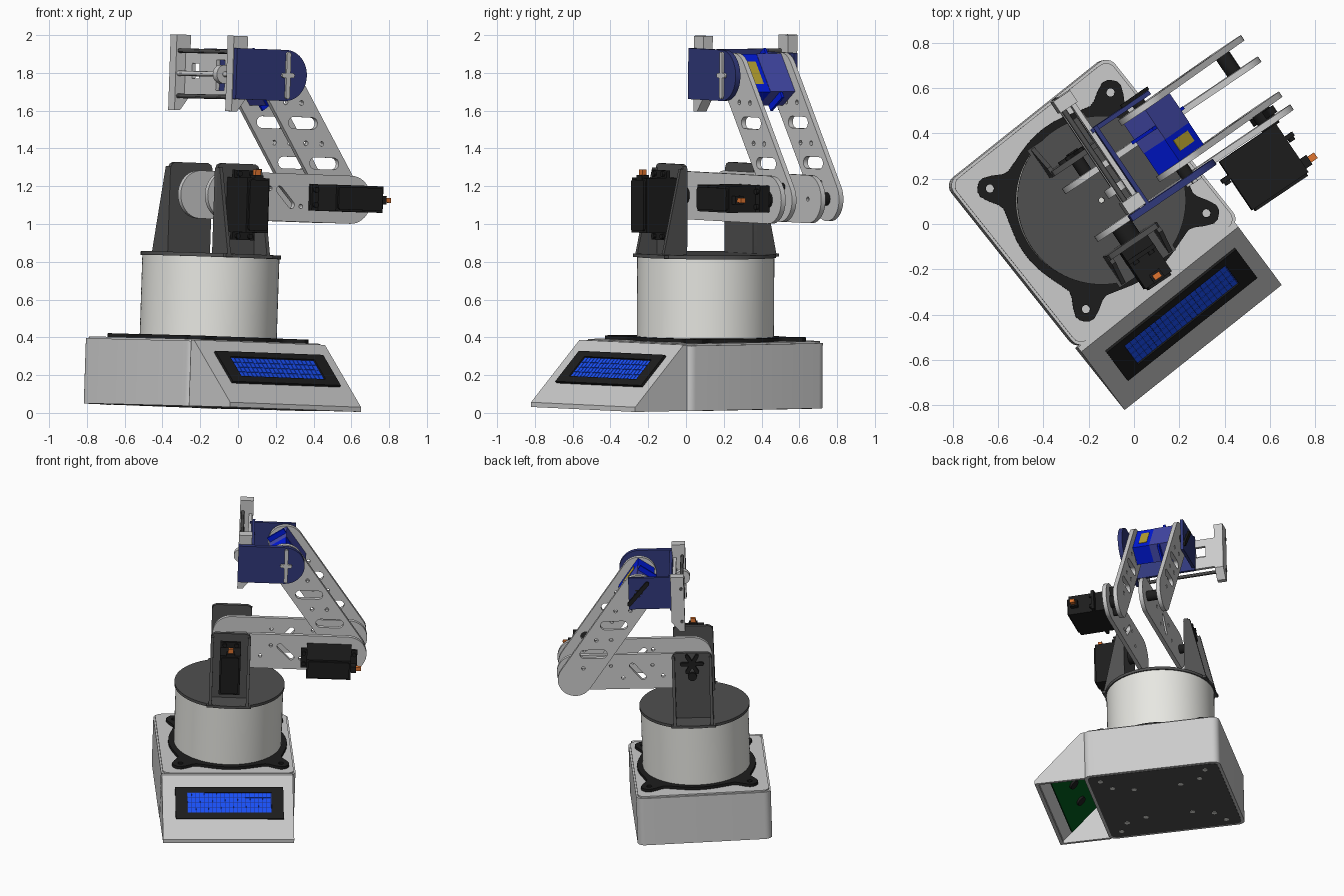
import bpy, bmesh
from math import sin, cos, pi, radians, exp, atan2
from mathutils import Matrix, Vector

if "Cube" in bpy.data.objects:
    bpy.data.objects.remove(bpy.data.objects["Cube"])

T, R = Matrix.Translation, Matrix.Rotation
TILT = T((-.17, .10, .03)) @ R(radians(1.9), 4, 'Y') @ R(radians(-.35), 4, 'X')
BASE = TILT @ R(radians(38.5), 4, 'Z')      # base and display frame
ARM = TILT @ R(radians(34), 4, 'Z')         # turned turret and arm frame
SLOPE = BASE @ T((-.03, -.6375, .1875)) @ R(radians(45), 4, 'X')
AXES = {'xy': Matrix.Identity(4),
        'xz': Matrix(((1, 0, 0), (0, 0, -1), (0, 1, 0))).to_4x4(),
        'yz': Matrix(((0, 0, 1), (1, 0, 0), (0, 1, 0))).to_4x4()}


def material(name, r, g, b):
    m = bpy.data.materials.new(name)
    m.diffuse_color = (r, g, b, 1)
    m.use_nodes = True
    m.node_tree.nodes["Principled BSDF"].inputs["Base Color"].default_value = m.diffuse_color
    return m


DARK = material("dark_grey", .08, .08, .08)
BLACK = material("black", .012, .012, .012)
WHITE = material("off_white", .80, .80, .76)
NAVY = material("navy", .03, .04, .20)
BLUE = material("bright_blue", .0, .01, .75)
VIOLET = material("soft_blue", .06, .07, .42)
SCREEN = material("screen_blue", .01, .03, .25)
PIXEL = material("pixel_blue", .01, .08, .95)
ORANGE = material("orange", .75, .18, .03)
YELLOW = material("yellow", .5, .38, .03)
GREEN = material("board_green", .0, .09, .01)


def plate(name, loops, a, b, plane='xy', frame=ARM, mat=None):
    """Extrude closed outlines (inner ones become holes) from a to b across a plane."""
    cu = bpy.data.curves.new(name, 'CURVE')
    cu.dimensions, cu.fill_mode, cu.extrude = '2D', 'BOTH', abs(b - a) / 2
    for pts in loops:
        sp = cu.splines.new('POLY')
        sp.points.add(len(pts) - 1)
        for p, (x, y) in zip(sp.points, pts):
            p.co = (x, y, 0, 1)
        sp.use_cyclic_u = True
    tmp = bpy.data.objects.new("tmp", cu)
    bpy.context.collection.objects.link(tmp)
    dg = bpy.context.evaluated_depsgraph_get()
    me = bpy.data.meshes.new_from_object(tmp.evaluated_get(dg))
    bpy.data.objects.remove(tmp)
    bm = bmesh.new()
    bm.from_mesh(me)
    bmesh.ops.remove_doubles(bm, verts=bm.verts, dist=1e-5)
    bmesh.ops.recalc_face_normals(bm, faces=bm.faces)
    bm.to_mesh(me)
    bm.free()
    me.materials.clear()
    if mat:
        me.materials.append(mat)
    ob = bpy.data.objects.new(name, me)
    bpy.context.collection.objects.link(ob)
    c = (a + b) / 2
    off = {'xy': (0, 0, c), 'xz': (0, c, 0), 'yz': (c, 0, 0)}[plane]
    ob.matrix_world = frame @ T(off) @ AXES[plane]
    return ob


def rect(x0, x1, y0, y1):
    return [(x0, y0), (x1, y0), (x1, y1), (x0, y1)]


def circle(x, y, r, n=32):
    return [(x + r * cos(2 * pi * i / n), y + r * sin(2 * pi * i / n)) for i in range(n)]


def rounded(x0, x1, y0, y1, r, n=6):
    cs = [(x1 - r, y1 - r), (x0 + r, y1 - r), (x0 + r, y0 + r), (x1 - r, y0 + r)]
    return [(cx + r * cos(pi / 2 * (k + i / n)), cy + r * sin(pi / 2 * (k + i / n)))
            for k, (cx, cy) in enumerate(cs) for i in range(n + 1)]


def capsule(p, q, r, n=20):
    t = atan2(q[1] - p[1], q[0] - p[0])
    return [(c[0] + r * cos(t + s + pi * i / n), c[1] + r * sin(t + s + pi * i / n))
            for c, s in ((q, -pi / 2), (p, pi / 2)) for i in range(n + 1)]


def slot(x, y, length, r, deg):
    d = Vector((cos(radians(deg)), sin(radians(deg)))) * (length / 2 - r)
    return capsule((x - d.x, y - d.y), (x + d.x, y + d.y), r, 8)


# base box
plate("base_box", [rounded(-.475, .435, -.46, .475, .05)], 0, .345, frame=BASE)
plate("base_lid", [rounded(-.463, .423, -.45, .463, .045)], .345, .355, frame=BASE)
plate("base_floor", [rounded(-.455, .415, -.44, .455, .04)], -.002, .01, frame=BASE, mat=DARK)
plate("base_floor_screws", [circle(sx * x - .02, sy * y, .018, 12) for sx in (-1, 1) for sy in (-1, 1)
      for x, y in ((.36, .36), (.25, .3), (.2, .16))], -.004, 0, frame=BASE, mat=WHITE)

# sloped display housing, hollow underneath
plate("display_panel", [[(-.45, .35), (-.475, .35), (-.80, .025), (-.80, 0), (-.775, 0),
      (-.775, .02), (-.45, .33)]], -.473, .413, 'yz', BASE)
for x in (-.473, .393):
    plate("display_side", [[(-.45, 0), (-.79, 0), (-.79, .025), (-.47, .345), (-.45, .345)]],
          x, x + .02, 'yz', BASE)
plate("display_bezel", [rect(-.355, .375, -.085, .14), rect(-.275, .295, -.042, .102)],
      0, .014, frame=SLOPE, mat=BLACK)
plate("display_screen", [rect(-.275, .295, -.042, .102)], 0, .005, frame=SLOPE, mat=SCREEN)
plate("display_cells", [rect(-.272 + .0282 * i, -.2475 + .0282 * i, -.039 + .0352 * j, -.0075 + .0352 * j)
      for i in range(20) for j in range(4)], .005, .008, frame=SLOPE, mat=PIXEL)
plate("display_board", [rect(-.36, .38, -.15, .15)], -.06, -.045, frame=SLOPE, mat=GREEN)
plate("display_board_parts", [circle(x, 0, .035, 16) for x in (-.12, .12)], -.075, -.06,
      frame=SLOPE, mat=BLACK)

# mounting ring with four ears
ring = []
for i in range(160):
    t = 2 * pi * i / 160
    d = (t % (pi / 2)) - pi / 4
    r = .40 + .135 * exp(-(d / .135) ** 4) * .75 + .034 * exp(-(d / .25) ** 2)
    ring.append((r * cos(t), r * sin(t)))
ears = [(sx * .34, sy * .34) for sx in (-1, 1) for sy in (-1, 1)]
plate("mounting_ring", [ring, circle(0, 0, .355, 64)] + [circle(x, y, .018, 16) for x, y in ears],
      .355, .375, frame=BASE, mat=BLACK)

# turret drum and deck
plate("turret_drum", [circle(0, 0, .363, 96)], .35, .795, mat=WHITE)
plate("turret_deck", [circle(0, 0, .372, 96), circle(0, 0, .012, 12)], .795, .815, mat=DARK)
plate("turret_deck_tab", [rect(-.15, .15, -.365, .365), circle(0, 0, .03, 12)], .797, .814, mat=DARK)

# shoulder brackets with side gussets
P1, P2, P3 = Vector((0, 1.125)), Vector((.79, 1.125)), Vector((.345, 1.77))
side = [(-.135, .81), (.135, .81), (.135, 1.26), (.125, 1.283), (.105, 1.293),
        (-.105, 1.293), (-.125, 1.283), (-.135, 1.26)]
for s in (-1, 1):
    plate("shoulder_upright", [side], s * .21, s * .235, 'xz', mat=DARK)
    for x in (-.135, .115):
        plate("shoulder_gusset", [[(s * .22, .81), (s * .36, .81), (s * .255, 1.27), (s * .22, 1.27)]],
              x, x + .02, 'yz', mat=DARK)


def servo(name, x, z, hx, hz, ex, ez, y0, y1, ear_y):
    plate(name + "_body", [rect(x - hx, x + hx, z - hz, z + hz)], y0 + .012, y1, 'xz', mat=BLACK)
    plate(name + "_cap", [rounded(x - hx + .01, x + hx - .01, z - hz + .01, z + hz - .01, .015)],
          y0, y0 + .014, 'xz', mat=BLACK)
    plate(name + "_ears", [rect(x - hx - ex, x + hx + ex, z - hz - ez, z + hz + ez)],
          ear_y, ear_y + .02, 'xz', mat=BLACK)
    ux, uz = (1, 0) if ex else (0, 1)
    pts = [(x + s * ux * (hx + .02) + t * uz * .04, z + s * uz * (hz + .02) + t * ux * .04)
           for s in (-1, 1) for t in (-1, 1)]
    plate(name + "_screws", [circle(a, b, .014, 12) for a, b in pts], ear_y - .015, ear_y, 'xz', mat=BLACK)


servo("shoulder_servo", 0, 1.075, .07, .145, 0, .04, -.44, -.215, -.30)
servo("elbow_servo", .665, 1.13, .15, .07, .04, 0, -.415, -.145, -.235)
plate("shoulder_wire", [rect(-.015, .02, -.42, -.395)], 1.20, 1.265, mat=ORANGE)
plate("elbow_wire", [rect(-.375, -.345, 1.115, 1.14)], .80, .885, 'yz', mat=ORANGE)
plate("shoulder_wire_plug", [rect(-.025, .03, -.43, -.385)], 1.20, 1.235, mat=BLACK)
plate("elbow_wire_plug", [rect(-.385, -.335, 1.105, 1.15)], .80, .85, 'yz', mat=BLACK)

# lower and upper links
d = P2 - P3
for y, deg in ((-.125, -45), (.13, 50)):
    holes = [slot(.37, 1.125, .15, .02, deg)]
    holes += [circle(a, b, .012, 12) for a, b in ((.27, 1.17), (.47, 1.08), (.79, 1.125), (.2, 1.09), (.55, 1.17))]
    plate("lower_link", [capsule(P1, P2, .127)] + holes, y - .014, y + .014, 'xz')
for y in (-.05, .25):
    m1, m2 = P3 + d * .385, P3 + d * .71
    holes = [slot(m.x, m.y, .185, .031, 0) for m in (m1, m2)]
    holes += [circle((P3 + d * f).x + o, (P3 + d * f).y, .013, 12)
              for f, o in ((.22, -.04), (.22, .06), (.55, -.05), (.55, .05), (.87, 0))]
    plate("upper_link", [capsule(P3, P2, .118)] + holes, y - .014, y + .014, 'xz')

# joint shafts, hubs and servo horns
for n, p, y0, y1, r in (("shoulder_hub_front", P1, -.22, -.13, .05), ("shoulder_hub_rear", P1, .13, .255, .03),
                        ("elbow_hub_front", P2, -.15, -.06, .045), ("elbow_hub_rear", P2, .13, .25, .035),
                        ("wrist_hub_front", P3, -.12, -.05, .03), ("wrist_hub_rear", P3, .25, .30, .03)):
    plate(n, [circle(p.x, p.y, r, 24)], y0, y1, 'xz', mat=BLACK)
for a in (0, 60, 120):
    plate("shoulder_horn", [slot(0, 1.215, .16, .013, a)], .235, .25, 'xz', mat=BLACK)
plate("elbow_horn", [slot(P2.x, P2.y, .2, .02, 60)], -.105, -.07, 'xz', mat=BLACK)

# wrist servo between the upper links
u = d.normalized()
w = Vector((-u.y, u.x))
mid = P3 + u * .03


def tilted(hl, hw):
    return [tuple(mid + u * a * hl + w * b * hw) for a, b in ((-1, -1), (1, -1), (1, 1), (-1, 1))]


plate("wrist_servo_case", [tilted(.12, .068)], .08, .236, 'xz', mat=VIOLET)
plate("wrist_servo_cover", [tilted(.12, .066)], -.036, .08, 'xz', mat=BLUE)
plate("wrist_servo_ears", [tilted(.155, .066)], .14, .155, 'xz', mat=BLUE)
plate("wrist_servo_label", [tilted(.07, .069)], .0, .055, 'xz', mat=YELLOW)

# blue gripper yoke with round front cheek
arc = [(P3.x + .135 * sin(pi * i / 24), P3.y - .135 * cos(pi * i / 24)) for i in range(25)]
plate("yoke_front_cheek", [[(.03, 1.905), (.03, 1.635)] + arc], -.14, -.11, 'xz', mat=NAVY)
plate("yoke_rear_cheek", [rect(.10, .41, 1.655, 1.885)], .28, .30, 'xz', mat=NAVY)
plate("yoke_back", [rect(-.14, .30, 1.64, 1.90)], .115, .135, 'yz', mat=NAVY)
plate("wrist_horn_front", [slot(P3.x + .01, P3.y, .25, .013, 90), ], -.152, -.14, 'xz')
plate("wrist_horn_front_arm", [slot(P3.x + .01, P3.y, .08, .013, 0)], -.152, -.141, 'xz')
plate("wrist_horn_rear", [slot(P3.x, P3.y, .22, .014, -50)], .30, .315, 'xz', mat=BLACK)

# gripper frame, guide rods, lead screw and jaws
plate("gripper_frame", [rect(-.11, .49, 1.655, 1.875), rect(.30, .37, 1.74, 1.82),
      rect(.06, .14, 1.79, 1.84), rect(.06, .14, 1.68, 1.73)], .09, .112, 'yz')
for z in (1.645, 1.885):
    plate("gripper_rod", [circle(.05, z, .012, 12)], -.11, .50, 'xz', mat=DARK)
plate("gripper_screw", [circle(.05, 1.765, .014, 12)], -.06, .47, 'xz')
plate("gripper_knob", [circle(.05, 1.765, .05, 24)], .0, .04, 'xz')
jaw = [(.03, 1.57), (.065, 1.57), (.12, 1.64), (.12, 1.97), (.03, 1.97)]
for y in (-.105, .435):
    plate("gripper_jaw", [jaw], y, y + .06, 'xz')

# smooth rounded sides, keep edges sharp
for ob in bpy.context.scene.objects:
    ob.select_set(True)
    bpy.context.view_layer.objects.active = ob
bpy.ops.object.shade_smooth_by_angle(angle=radians(30))
